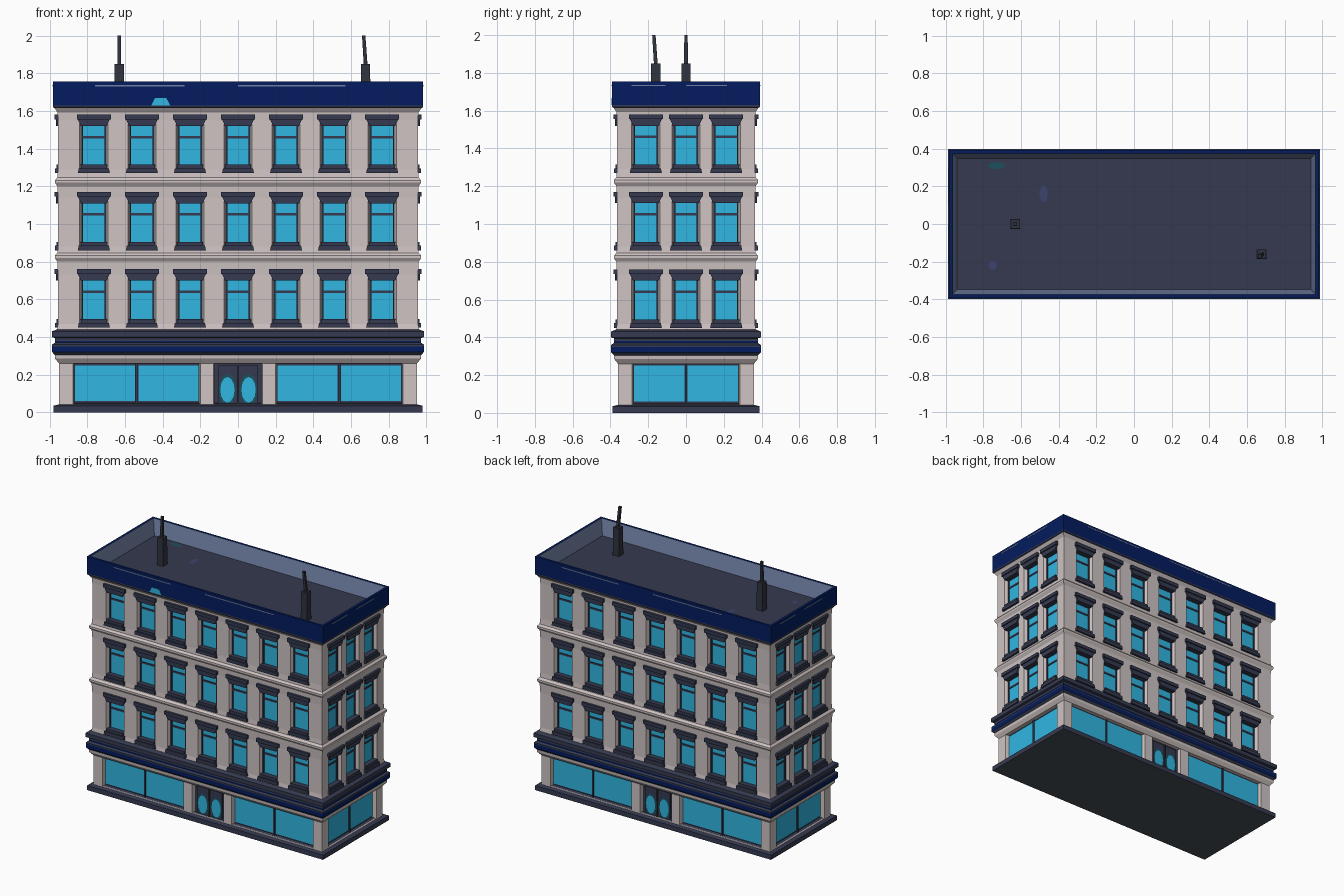
import bpy, bmesh, math
from mathutils import Matrix, Vector

if "Cube" in bpy.data.objects:
    bpy.data.objects.remove(bpy.data.objects["Cube"])

HX, HY = 0.95, 0.36      # half size of the wall plane
COLOURS = {
    "stone": (0.62, 0.55, 0.545),
    "navy": (0.001, 0.012, 0.115),
    "slate": (0.036, 0.042, 0.08),
    "glass": (0.03, 0.47, 0.76),
    "parapet_lining": (0.16, 0.21, 0.36),
    "dark_metal": (0.03, 0.034, 0.05),
    "underside_grey": (0.065, 0.08, 0.1),
    "faded_blue": (0.045, 0.055, 0.16),
    "dark_teal": (0.012, 0.08, 0.11),
}
NAMES = list(COLOURS)
MATS = []
for name, rgb in COLOURS.items():
    m = bpy.data.materials.new(name)
    m.use_nodes = True
    m.diffuse_color = (*rgb, 1)
    bsdf = m.node_tree.nodes["Principled BSDF"]
    bsdf.inputs["Base Color"].default_value = (*rgb, 1)
    bsdf.inputs["Roughness"].default_value = 0.8
    MATS.append(m)


def finish(name, bm):
    mesh = bpy.data.meshes.new(name)
    bm.to_mesh(mesh)
    bm.free()
    for m in MATS:
        mesh.materials.append(m)
    ob = bpy.data.objects.new(name, mesh)
    bpy.context.scene.collection.objects.link(ob)


def face(bm, points, mat):
    f = bm.faces.new([bm.verts.new(p) for p in points])
    f.material_index = NAMES.index(mat)


def ellipse(ru, rv):
    return [(ru * math.cos(t), rv * math.sin(t)) for t in (i * math.tau / 12 for i in range(12))]


def side_point(side, u, out, z):
    """Point on side 0 front, 1 left, 2 back, 3 right; out is beyond the wall plane."""
    depth = HX if side % 2 else HY
    return Matrix.Rotation(side * math.pi / 2, 3, "Z") @ Vector((u, -depth - out, z))


def band(name, profile, bottom=None, top=None):
    """Rectangular ring swept up a profile of (height, offset, colour of next strip)."""
    bm = bmesh.new()
    rings = [[(sx * (HX + o), sy * (HY + o), z)
              for sx, sy in ((-1, -1), (1, -1), (1, 1), (-1, 1))] for z, o, _ in profile]
    for a, b, p in zip(rings, rings[1:], profile):
        for i in range(4):
            j = (i + 1) % 4
            face(bm, (a[i], a[j], b[j], b[i]), p[2])
    if bottom:
        face(bm, rings[0][::-1], bottom)
    if top:
        face(bm, rings[-1], top)
    finish(name, bm)


def wall(bm, side, rows, openings, splay, recess, back):
    """Wall of three rows; the middle row has splayed, recessed openings."""
    half = HY if side % 2 else HX
    cuts = [-half] + [u for pair in openings for u in pair] + [half]
    starts = {a for a, _ in openings}

    def pt(u, row, out=0):
        z, off = row
        if abs(u) == half:
            u += math.copysign(off, u)
        return side_point(side, u, off + out, z)

    for r, (lo, hi) in enumerate(zip(rows, rows[1:])):
        for a, b in zip(cuts, cuts[1:]):
            outer = [pt(a, lo), pt(b, lo), pt(b, hi), pt(a, hi)]
            if r != 1 or a not in starts:
                face(bm, outer, "stone")
                continue
            inner = [pt(u, row, -recess) for u, row in
                     ((a + splay, lo), (b - splay, lo), (b - splay, hi), (a + splay, hi))]
            face(bm, inner, back)
            for i in range(4):
                j = (i + 1) % 4
                face(bm, (outer[i], outer[j], inner[j], inner[i]), "stone")


def block(bm, side, u, z0, z1, w0, w1, d0, d1, mat):
    """Box on a wall, with width w0 below and w1 above, from depth d0 out to d1."""
    def quad(d):
        return [side_point(side, u + s * w / 2, d, z)
                for s, w, z in ((-1, w0, z0), (1, w0, z0), (1, w1, z1), (-1, w1, z1))]
    back, front = quad(d0), quad(d1)
    face(bm, front, mat)
    for i in range(4):
        j = (i + 1) % 4
        face(bm, (back[i], back[j], front[j], front[i]), mat)


# Plinth, cornice, ledges and parapet
band("plinth", [(0, .03, "slate"), (.035, .03, "slate"), (.05, -.03, "slate")],
     bottom="underside_grey")
band("shop_cornice", [
    (.26, 0, "stone"), (.285, .02, "stone"), (.305, .022, "slate"), (.32, .036, "navy"),
    (.35, .036, "slate"), (.36, .036, "slate"), (.37, .022, "navy"), (.38, .022, "slate"),
    (.395, .022, "slate"), (.40, .038, "slate"), (.43, .038, "slate"), (.445, .0, "slate")])
for n, z in (("lower_ledge", .82), ("upper_ledge", 1.22)):
    band(n, [(z - .025, .005, "stone"), (z, .022, "stone"),
             (z + .012, .022, "stone"), (z + .03, .005, "stone")])
band("parapet_and_roof", [
    (1.59, .006, "stone"), (1.615, .024, "slate"), (1.62, .032, "slate"), (1.63, .032, "navy"),
    (1.755, .032, "navy"), (1.755, .014, "parapet_lining"), (1.64, -.012, "slate")], top="slate")

# Upper storeys: walls, glass, lintels, sills, jambs and rails
walls, trim = bmesh.new(), bmesh.new()
for side in range(4):
    centres = [.213 * i for i in (-1, 0, 1)] if side % 2 else [.255 * i for i in range(-3, 4)]
    for k in range(3):
        z = .45 + .41 * k
        openings = [(c - .075, c + .075) for c in centres]
        rows = [(max(.44, z - .04), .01), (z + .02, .005), (z + .28, .005), (z + .37, .01)]
        wall(walls, side, rows, openings, .012, .03, "glass")
        for c in centres:
            block(trim, side, c, z + .285, z + .31, .18, .18, 0, .024, "slate")
            block(trim, side, c, z + .25, z + .285, .135, .17, -.03, .016, "slate")
            block(trim, side, c, z + .025, z + .045, .135, .14, -.03, .014, "slate")
            block(trim, side, c, z, z + .025, .17, .16, 0, .022, "slate")
            block(trim, side, c, z + .185, z + .198, .126, .126, -.03, -.02, "slate")
            for s in (-1, 1):
                block(trim, side, c + s * .06, z + .04, z + .255, .007, .007, -.03, -.016, "slate")

# Ground floor: shop bays with glass plates and a double door front and back
shop = bmesh.new()
for side in range(4):
    bays = [(-.285, .285)] if side % 2 else [(-.875, -.2), (-.13, .13), (.2, .875)]
    rows = [(.03, .01), (.045, 0), (.26, 0), (.29, .015)]
    wall(walls, side, rows, bays, .006, .03, "slate")
    for a, b in bays:
        mid, w = (a + b) / 2, b - a
        if w > .3:
            for s in (-1, 1):
                block(shop, side, mid + s * w / 4, .06, .25, w / 2 - .018, w / 2 - .018,
                      -.03, -.024, "glass")
            block(shop, side, mid, .045, .26, .012, .012, -.03, -.018, "slate")
        else:
            block(shop, side, mid, .04, .25, .21, .21, -.03, -.022, "slate")
            for s in (-1, 1):
                for r, out, mat in ((.047, -.021, "dark_teal"), (.038, -.02, "glass")):
                    face(shop, [side_point(side, mid + s * .056 + u, out, .12 + v)
                                for u, v in ellipse(r, r * 1.8)], mat)
            block(shop, side, mid, .04, .25, .01, .01, -.022, -.014, "dark_metal")

# Worn streaks along the parapet and patches on the roof
marks = bmesh.new()
for side in range(4):
    half = HY if side % 2 else HX
    for s, w in ((-.55, .5), (.3, .6)):
        block(marks, side, s * half, 1.73, 1.737, w * half, w * half, .032, .034, "parapet_lining")
block(marks, 0, -.41, 1.63, 1.668, .1, .06, .032, .034, "glass")
for x, y, ru, rv, mat in ((-.73, .31, .045, .018, "dark_teal"),
                          (-.48, .16, .022, .045, "faded_blue"),
                          (-.75, -.22, .022, .025, "faded_blue")):
    face(marks, [(x + u, y + v, 1.643) for u, v in ellipse(ru, rv)], mat)

finish("walls_and_windows", walls)
finish("window_trim", trim)
finish("shop_fronts", shop)
finish("worn_marks", marks)


# Roof vents with rods
def tapered_post(bm, base, tip, r0, r1):
    rings = [[Vector(c) + Vector((sx * r, sy * r, 0))
              for sx, sy in ((-1, -1), (1, -1), (1, 1), (-1, 1))]
             for c, r in ((base, r0), (tip, r1))]
    for i in range(4):
        j = (i + 1) % 4
        face(bm, (rings[0][i], rings[0][j], rings[1][j], rings[1][i]), "dark_metal")
    face(bm, rings[1], "dark_metal")


for n, x, y, lean in (("right_roof_vent", -.63, 0, (0, 0)),
                      ("left_roof_vent", .677, -.16, (-.01, -.01))):
    bm = bmesh.new()
    tapered_post(bm, (x, y, 1.64), (x, y, 1.85), .026, .024)
    tapered_post(bm, (x, y, 1.85), (x + lean[0], y + lean[1], 2.0), .01, .009)
    finish(n, bm)
